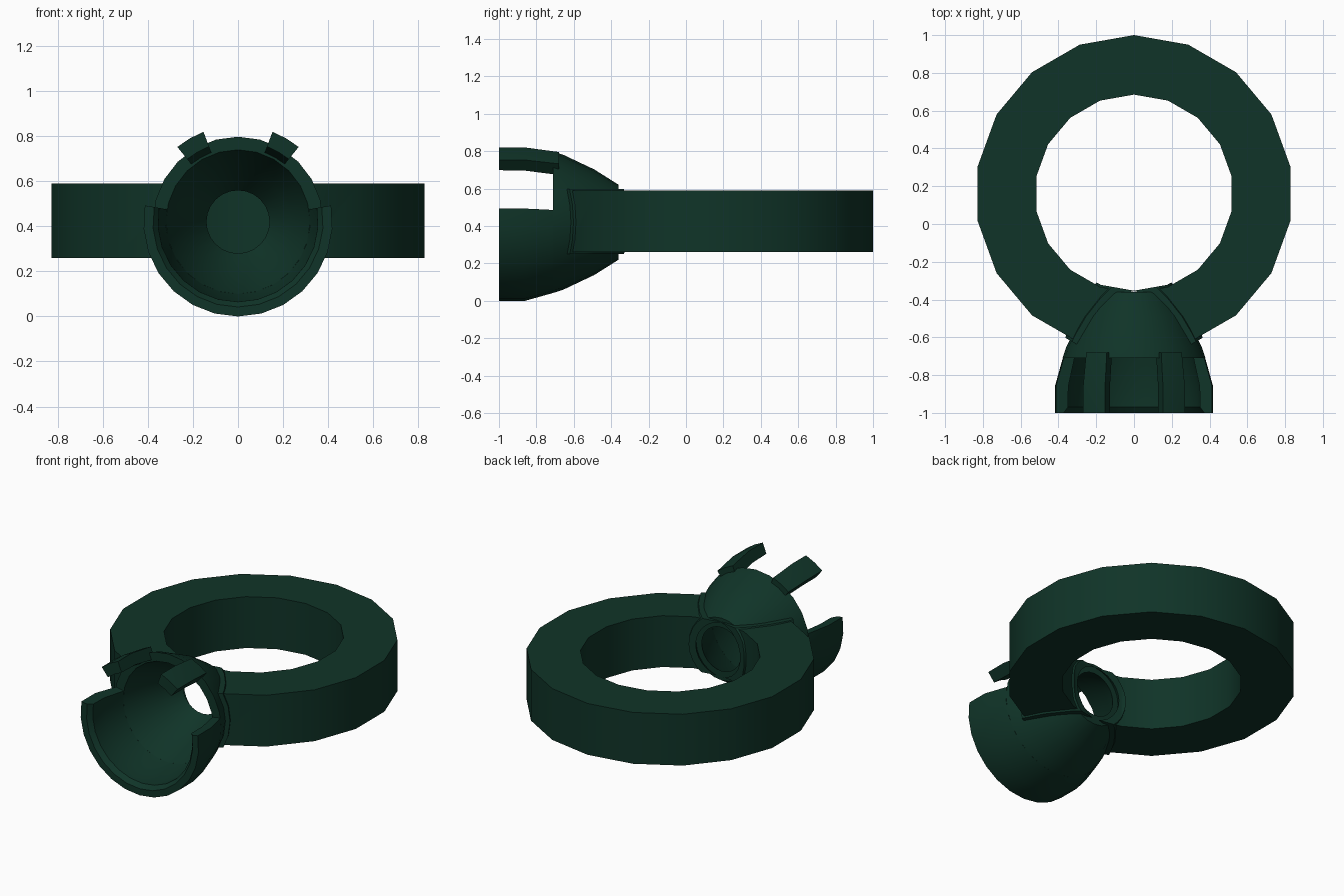
import bpy, bmesh, math

if "Cube" in bpy.data.objects:
    bpy.data.objects.remove(bpy.data.objects["Cube"])

CZ = 0.42  # height of the cup axis
green = bpy.data.materials.new("dark green")
green.diffuse_color = (0.005, 0.034, 0.021, 1)
green.use_nodes = True
green.node_tree.nodes["Principled BSDF"].inputs["Base Color"].default_value = green.diffuse_color


def lathe(name, profile, a0=0, a1=360, steps=24, axis="y"):
    """Sweep a closed (radius, position) profile round an axis, capping partial sweeps."""
    bm = bmesh.new()
    full = abs(a1 - a0) >= 360
    rings = []
    for i in range(steps if full else steps + 1):
        a = math.radians(a0 + (a1 - a0) * i / steps)
        c, s = math.cos(a), math.sin(a)
        if axis == "y":
            rings.append([bm.verts.new((r * c, p, CZ + r * s)) for r, p in profile])
        else:
            rings.append([bm.verts.new((r * c, 0.16 + r * s, p)) for r, p in profile])
    n = len(profile)
    for i in range(steps):
        A, B = rings[i], rings[(i + 1) % len(rings)]
        for j in range(n):
            k = (j + 1) % n
            bm.faces.new((A[j], A[k], B[k], B[j]))
    if not full:
        bm.faces.new(rings[0])
        bm.faces.new(rings[-1])
    bmesh.ops.remove_doubles(bm, verts=bm.verts, dist=1e-5)
    bmesh.ops.recalc_face_normals(bm, faces=bm.faces)
    me = bpy.data.meshes.new(name)
    bm.to_mesh(me)
    bm.free()
    me.materials.append(green)
    ob = bpy.data.objects.new(name, me)
    bpy.context.collection.objects.link(ob)
    return ob


def boolean(ob, other, op):
    m = ob.modifiers.new(op, "BOOLEAN")
    m.operation, m.object, m.solver = op, other, "EXACT"
    bpy.context.view_layer.objects.active = ob
    bpy.ops.object.modifier_apply(modifier=m.name)


# outer curve of the cup, reused for the cutters
outer = [(0.20, -0.36), (0.282, -0.49), (0.36, -0.655), (0.378, -0.71)]


def solid(name, off):
    curve = [(r + off, y) for r, y in outer]
    return lathe(name, [(0, -0.25), (0.15 + off, -0.28)] + curve +
                 [(0.42 + off, -0.86), (0.42 + off, -1.05), (0, -1.05)])


core = solid("core_cutter", -0.02)
shell = solid("collar_cutter", 0.03)

# ring band and the raised collar where it joins the cup
band = lathe("ring_band", [(0.525, 0.26), (0.84, 0.26), (0.84, 0.59), (0.525, 0.59)],
             90, 450, 18, "z")
collar = lathe("band_collar", [(0.513, 0.25), (0.855, 0.25), (0.855, 0.597), (0.513, 0.597)],
               90, 450, 18, "z")
boolean(band, core, "DIFFERENCE")
boolean(collar, shell, "INTERSECT")
boolean(collar, core, "DIFFERENCE")

# cup: full back, lower front, two prongs
back = lathe("cup_back", outer + [(0.32, -0.71), (0.30, -0.655), (0.225, -0.49), (0.14, -0.36)])
front = lathe("cup_lower_front",
              [(0.378, -0.71), (0.42, -0.86), (0.42, -1.0), (0.378, -1.0),
               (0.355, -0.97), (0.353, -0.86), (0.32, -0.71)], 170, 370, 14)
prongs = [lathe("prong_" + side,
                [(0.36, -0.68), (0.402, -0.68), (0.428, -0.86), (0.428, -1.0),
                 (0.358, -1.0), (0.355, -0.86), (0.33, -0.71)], a, a + 18, 2)
          for side, a in (("right", 51), ("left", 111))]

for cutter in (core, shell):
    bpy.data.objects.remove(cutter)

for ob in [band, collar, back, front] + prongs:
    bpy.ops.object.select_all(action="DESELECT")
    ob.select_set(True)
    bpy.context.view_layer.objects.active = ob
    bpy.ops.object.shade_smooth_by_angle(angle=math.radians(30))
